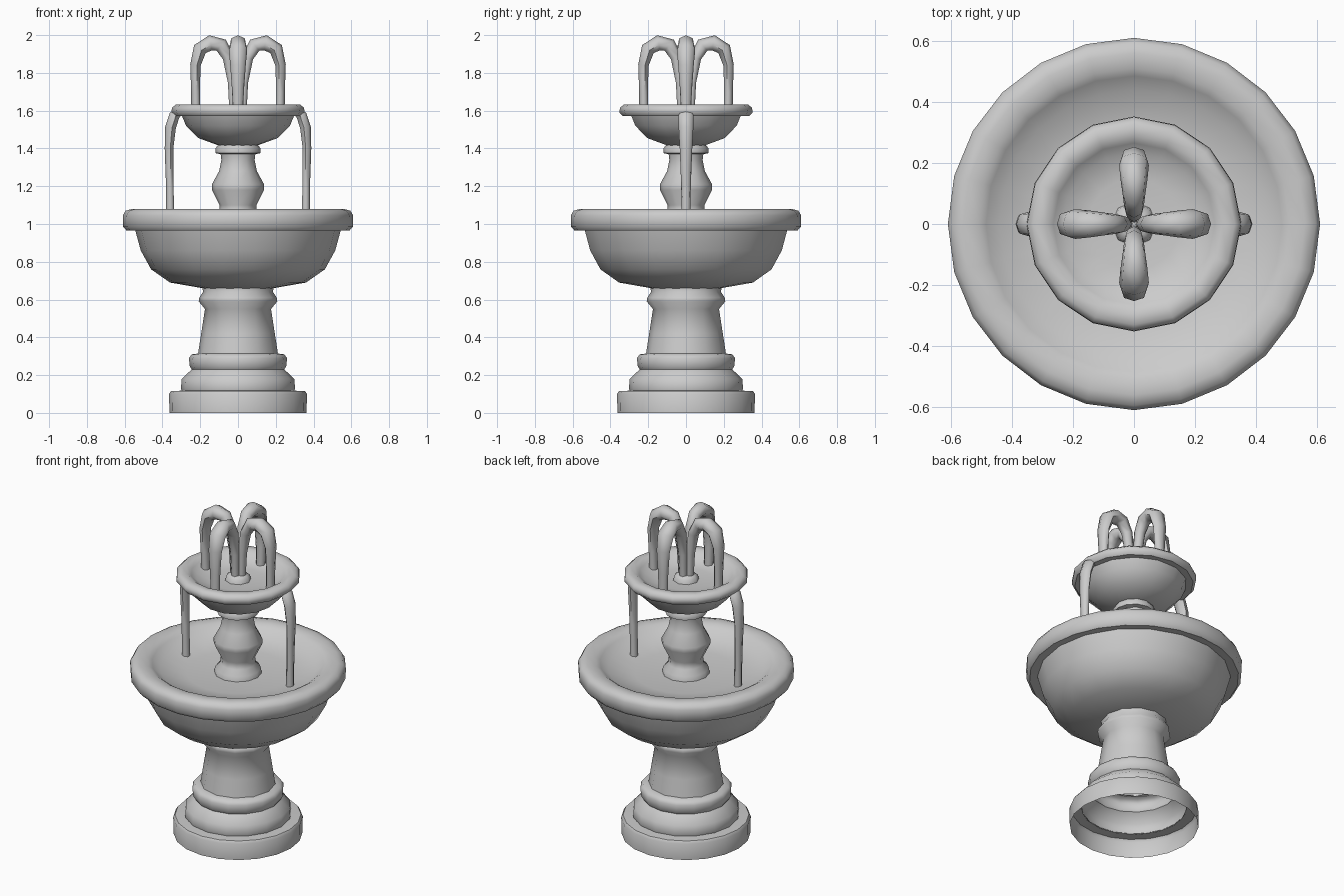
import bpy, bmesh, math
from mathutils import Vector

if "Cube" in bpy.data.objects:
    bpy.data.objects.remove(bpy.data.objects["Cube"])

stone = bpy.data.materials.new("grey stone")
stone.diffuse_color = (0.6, 0.6, 0.6, 1)
stone.use_nodes = True
stone.node_tree.nodes["Principled BSDF"].inputs["Base Color"].default_value = stone.diffuse_color


def finish(name, bm, angle):
    bmesh.ops.recalc_face_normals(bm, faces=bm.faces)
    me = bpy.data.meshes.new(name)
    bm.to_mesh(me)
    bm.free()
    me.materials.append(stone)
    ob = bpy.data.objects.new(name, me)
    bpy.context.collection.objects.link(ob)
    bpy.ops.object.select_all(action='DESELECT')
    ob.select_set(True)
    bpy.context.view_layer.objects.active = ob
    bpy.ops.object.shade_smooth_by_angle(angle=math.radians(angle))
    return ob


def skin(bm, rings):
    for a, b in zip(rings, rings[1:]):
        n = max(len(a), len(b))
        for i in range(n):
            j = (i + 1) % n
            if len(a) == 1:
                bm.faces.new((a[0], b[i], b[j]))
            elif len(b) == 1:
                bm.faces.new((a[i], a[j], b[0]))
            else:
                bm.faces.new((a[i], a[j], b[j], b[i]))


def lathe(name, profile, sides, angle=50):
    """Revolve (radius, height) points about the z axis."""
    bm = bmesh.new()
    rings = []
    for r, z in profile:
        n = 1 if r == 0 else sides
        rings.append([bm.verts.new((r * math.cos(math.tau * i / n),
                                    r * math.sin(math.tau * i / n), z))
                      for i in range(n)])
    skin(bm, rings)
    return finish(name, bm, angle)


def water(name, path, turn, sides=7):
    """Tube along (radius, height, half depth, half width) points, turned about z."""
    bm = bmesh.new()
    rings = []
    c, s = math.cos(turn), math.sin(turn)
    for k, (x, z, d, w) in enumerate(path):
        p, q = path[max(k - 1, 0)], path[min(k + 1, len(path) - 1)]
        t = Vector((q[0] - p[0], q[1] - p[1])).normalized()
        ring = []
        for i in range(sides):
            a = math.tau * i / sides
            u, v = d * math.cos(a), w * math.sin(a)
            px, pz = x - t.y * u, z + t.x * u
            ring.append(bm.verts.new((px * c - v * s, px * s + v * c, pz)))
        rings.append(ring)
    skin(bm, rings)
    bm.faces.new(rings[0])
    bm.faces.new(rings[-1])
    return finish(name, bm, 60)


# Hollow pedestal, open underneath: foot, steps, column
lathe("foot", [(.363, 0), (.365, .1), (.355, .115), (.295, .118)], 20)
lathe("pedestal", [(.298, .115), (.302, .13), (.298, .18), (.245, .23), (.255, .245),
                   (.26, .29), (.245, .31), (.205, .315)], 16)
lathe("column", [(.212, .31), (.195, .42), (.175, .55), (.208, .59), (.205, .61),
                 (.185, .64), (.19, .67)], 12)

# Large basin, with its rounded rim and dished inside
lathe("lower_basin", [(0, .65), (.14, .652), (.36, .69), (.46, .76), (.515, .86),
                      (.545, .97)], 18)
lathe("lower_rim", [(.53, .97), (.59, .965), (.608, .985), (.61, 1.045), (.595, 1.07),
                    (.56, 1.08), (.51, 1.075), (.485, 1.06), (.44, 1.025),
                    (.29, 1.0), (0, 1.0)], 24)

# Baluster between the basins
lathe("baluster", [(.135, .99), (.13, 1.03), (.1, 1.06), (.097, 1.1), (.137, 1.18),
                   (.138, 1.21), (.1, 1.28), (.088, 1.34), (.092, 1.37), (.118, 1.375),
                   (.12, 1.4), (.1, 1.425)], 12)

# Small basin, with its rounded rim and dished inside
lathe("upper_basin", [(0, 1.41), (.1, 1.415), (.21, 1.455), (.275, 1.52), (.3, 1.58)], 14)
lathe("upper_rim", [(.29, 1.575), (.335, 1.572), (.352, 1.59), (.35, 1.615), (.33, 1.632),
                    (.29, 1.632), (.265, 1.615), (.235, 1.59), (.15, 1.577), (0, 1.575)], 16)
lathe("nozzle", [(.075, 1.57), (.068, 1.6), (.045, 1.615), (0, 1.615)], 8)

# Four arching jets
jet = [(.025, 1.58, .022, .022), (.032, 1.75, .024, .027), (.052, 1.88, .032, .033),
       (.09, 1.945, .04, .038), (.145, 1.957, .043, .045), (.2, 1.925, .039, .05),
       (.224, 1.84, .029, .042), (.224, 1.7, .024, .032), (.222, 1.57, .025, .027)]
for i in range(4):
    water(f"jet_{i + 1}", jet, math.pi / 2 * i)

# Two streams spilling off the upper rim
spill = [(.3, 1.6, .015, .035), (.335, 1.575, .03, .042), (.356, 1.51, .03, .04),
         (.364, 1.4, .024, .034), (.36, 1.2, .021, .026), (.358, 1.0, .023, .024)]
for side, turn in (("right", 0), ("left", math.pi)):
    water(f"spill_{side}", spill, turn)
